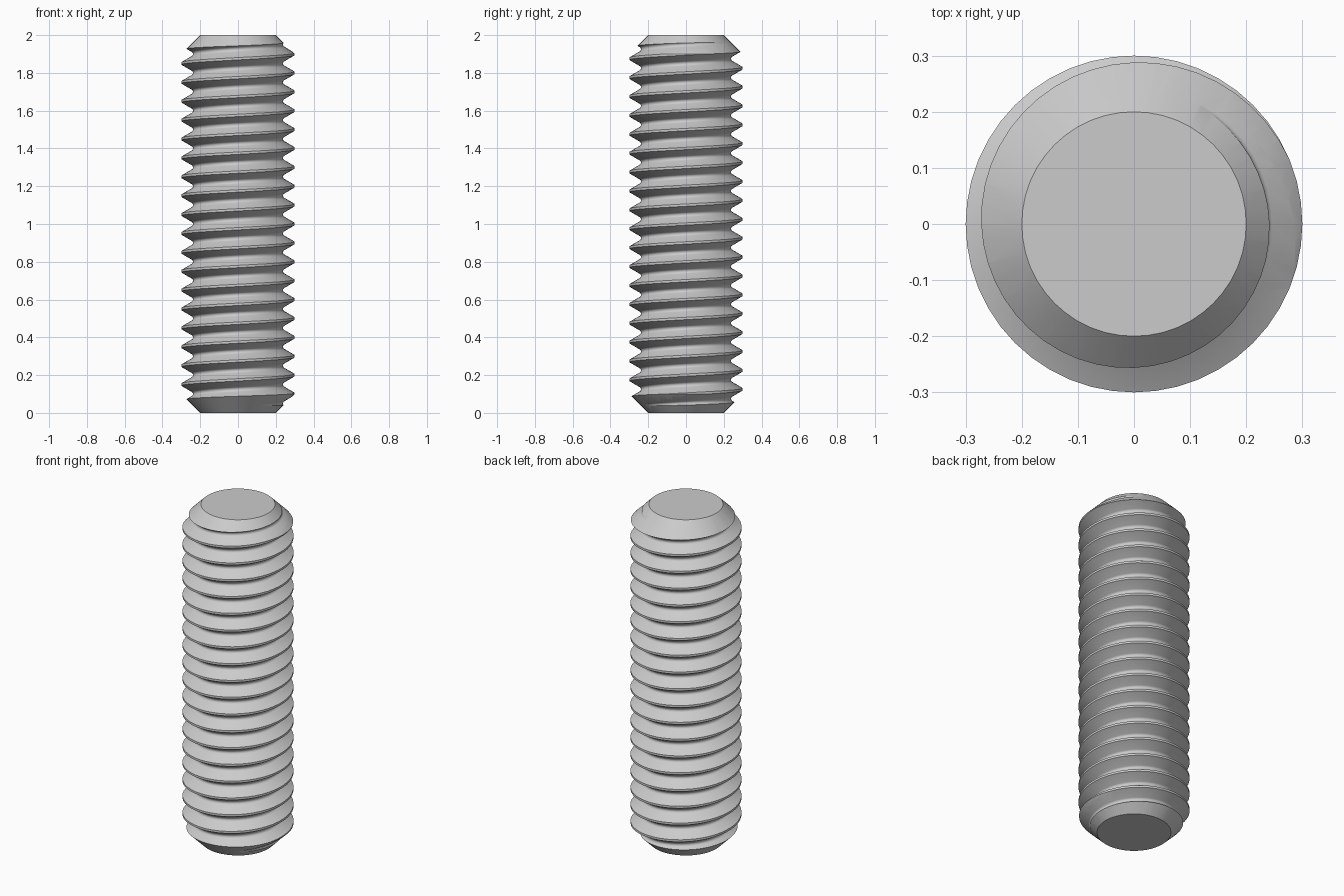
import bpy, bmesh, math

SIDES = 48
PITCH, CREST, ROOT_CENTRE, ROOT_ARC = 0.1, 0.3, 0.2531, 0.01443
LENGTH, TIP = 2.0, 0.2

cube = bpy.data.objects.get("Cube")
if cube:
    bpy.data.objects.remove(cube, do_unlink=True)

steel = bpy.data.materials.new("grey steel")
steel.use_nodes = True
steel.diffuse_color = (0.6, 0.6, 0.6, 1)
steel.node_tree.nodes["Principled BSDF"].inputs["Base Color"].default_value = (0.6, 0.6, 0.6, 1)


def add_object(name, bm):
    bmesh.ops.recalc_face_normals(bm, faces=bm.faces)
    mesh = bpy.data.meshes.new(name)
    bm.to_mesh(mesh)
    bm.free()
    mesh.materials.append(steel)
    obj = bpy.data.objects.new(name, mesh)
    bpy.context.collection.objects.link(obj)
    return obj


def ring_point(r, turn, z):
    a = math.tau * turn
    return (r * math.cos(a), r * math.sin(a), z)


# Thread section over one pitch: narrow crest flat, then rounded root
section = [(-PITCH / 16, CREST), (PITCH / 16, CREST)]
for i in range(7):
    a = math.radians(-60 + 20 * i)
    section.append((PITCH / 2 + ROOT_ARC * math.sin(a), ROOT_CENTRE - ROOT_ARC * math.cos(a)))
count = len(section)

# Helical thread, running past both ends; one full turn joins the next pitch
first, last = -3, 22
bm = bmesh.new()
columns = []
rows = (last - first) * count
for i in range(SIDES):
    column = []
    for j in range(rows + (count if i == 0 else 0)):
        dz, r = section[j % count]
        z = (first + j // count + i / SIDES) * PITCH + dz
        column.append(bm.verts.new(ring_point(r, i / SIDES, z)))
    columns.append(column)
columns.append(columns[0][count:])
for a, b in zip(columns, columns[1:]):
    for j in range(rows - 1):
        bm.faces.new((a[j], b[j], b[j + 1], a[j + 1]))

# Close the two open ends with fans
tips = {s: bm.verts.new((0, 0, LENGTH / 2 + s * (LENGTH / 2 + 0.25))) for s in (-1, 1)}
for edge in [e for e in bm.edges if e.is_boundary]:
    side = 1 if edge.verts[0].co.z > LENGTH / 2 else -1
    bm.faces.new((*edge.verts, tips[side]))
rod = add_object("threaded_rod", bm)

# Envelope with 45 degree chamfers at both ends
bm = bmesh.new()
envelope = [(TIP, 0), (2 * TIP, TIP), (2 * TIP, LENGTH - TIP), (TIP, LENGTH)]
rings = [[bm.verts.new(ring_point(r, i / SIDES, z)) for i in range(SIDES)] for r, z in envelope]
for low, high in zip(rings, rings[1:]):
    for i in range(SIDES):
        k = (i + 1) % SIDES
        bm.faces.new((low[i], low[k], high[k], high[i]))
bm.faces.new(rings[0])
bm.faces.new(rings[-1])
cutter = add_object("chamfer_envelope", bm)
cutter.hide_render = True

# Trim the thread to length and chamfer it
trim = rod.modifiers.new("Trim", "BOOLEAN")
trim.operation = "INTERSECT"
trim.solver = "EXACT"
trim.object = cutter
bpy.ops.object.select_all(action="DESELECT")
bpy.context.view_layer.objects.active = rod
rod.select_set(True)
bpy.ops.object.modifier_apply(modifier=trim.name)
bpy.data.objects.remove(cutter, do_unlink=True)
bpy.ops.object.shade_smooth_by_angle(angle=math.radians(30))
